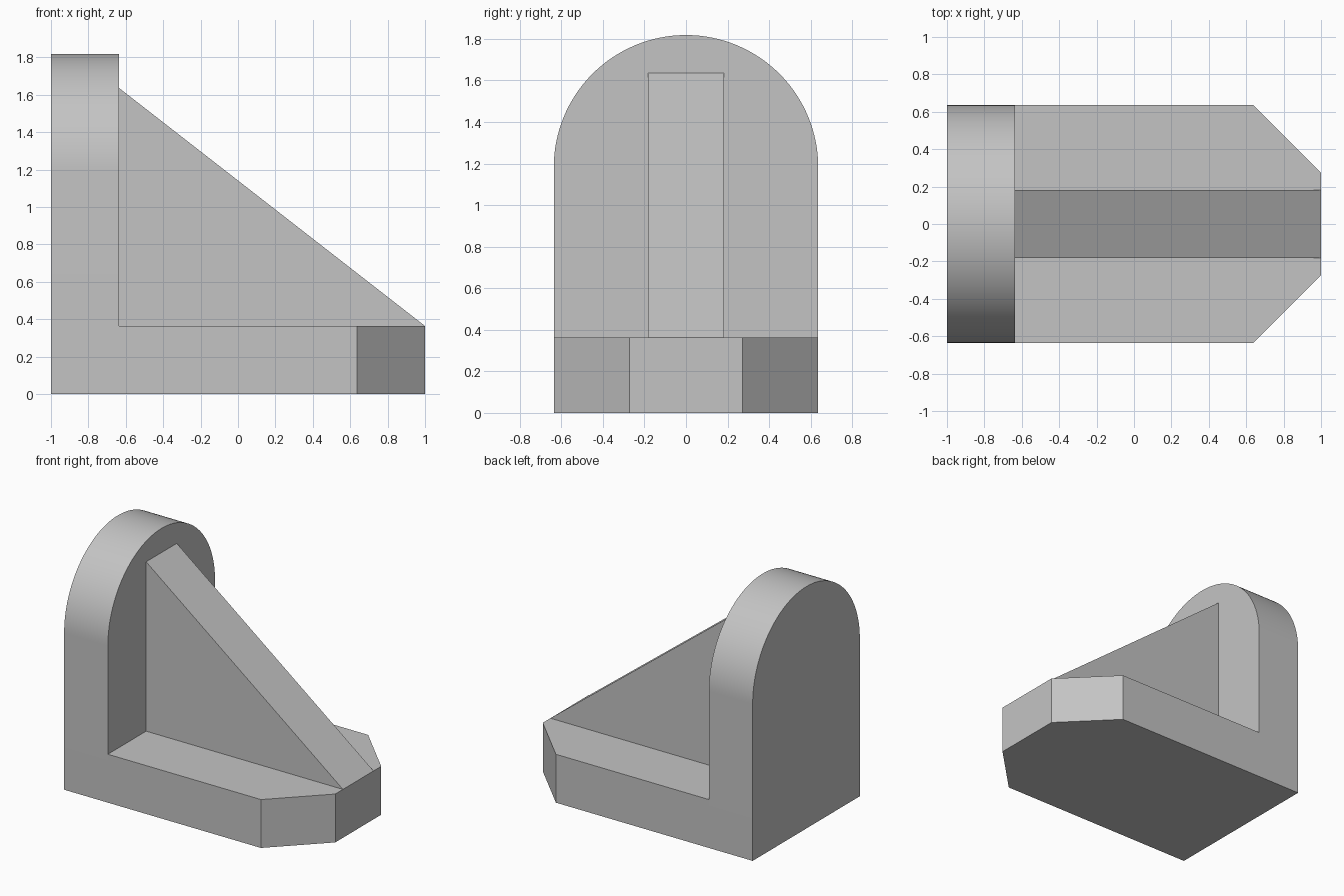
import bpy, bmesh, math
from mathutils import Vector

cube = bpy.data.objects.get("Cube")
if cube:
    bpy.data.objects.remove(cube, do_unlink=True)

U = 2 / 11            # design module
HALF = 3.5 * U        # half width of the bracket
THICK = 2 * U         # plate thickness
WALL_X = -1 + THICK   # inner face of the upright

grey = bpy.data.materials.new("light grey")
grey.use_nodes = True
grey.diffuse_color = (0.55, 0.55, 0.55, 1)
grey.node_tree.nodes["Principled BSDF"].inputs["Base Color"].default_value = grey.diffuse_color


def extrude_profile(name, points, offset):
    """Solid made by sweeping a closed 3D outline along an offset."""
    bm = bmesh.new()
    face = bm.faces.new([bm.verts.new(p) for p in points])
    swept = bmesh.ops.extrude_face_region(bm, geom=[face])
    verts = [v for v in swept["geom"] if isinstance(v, bmesh.types.BMVert)]
    bmesh.ops.translate(bm, verts=verts, vec=Vector(offset))
    bmesh.ops.recalc_face_normals(bm, faces=bm.faces)
    mesh = bpy.data.meshes.new(name)
    bm.to_mesh(mesh)
    bm.free()
    mesh.materials.append(grey)
    obj = bpy.data.objects.new(name, mesh)
    bpy.context.collection.objects.link(obj)
    return obj


# Base plate with two chamfered corners
nose = 1.5 * U
base = [(WALL_X, -HALF), (HALF, -HALF), (1, -nose),
        (1, nose), (HALF, HALF), (WALL_X, HALF)]
extrude_profile("base_plate", [(x, y, 0) for x, y in base], (0, 0, THICK))

# Upright plate with a semicircular top
centre_z = 6.5 * U
steps = 64
arch = [(-1, HALF * math.cos(math.pi * i / steps),
         centre_z + HALF * math.sin(math.pi * i / steps)) for i in range(steps + 1)]
upright = extrude_profile("upright_plate", [(-1, -HALF, 0), (-1, HALF, 0)] + arch,
                          (THICK, 0, 0))
bpy.ops.object.select_all(action="DESELECT")
upright.select_set(True)
bpy.context.view_layer.objects.active = upright
bpy.ops.object.shade_smooth_by_angle(angle=math.radians(30))

# Triangular stiffening rib
rib = [(WALL_X, THICK), (1, THICK), (WALL_X, 9 * U)]
extrude_profile("stiffening_rib", [(x, -U, z) for x, z in rib], (0, 2 * U, 0))
